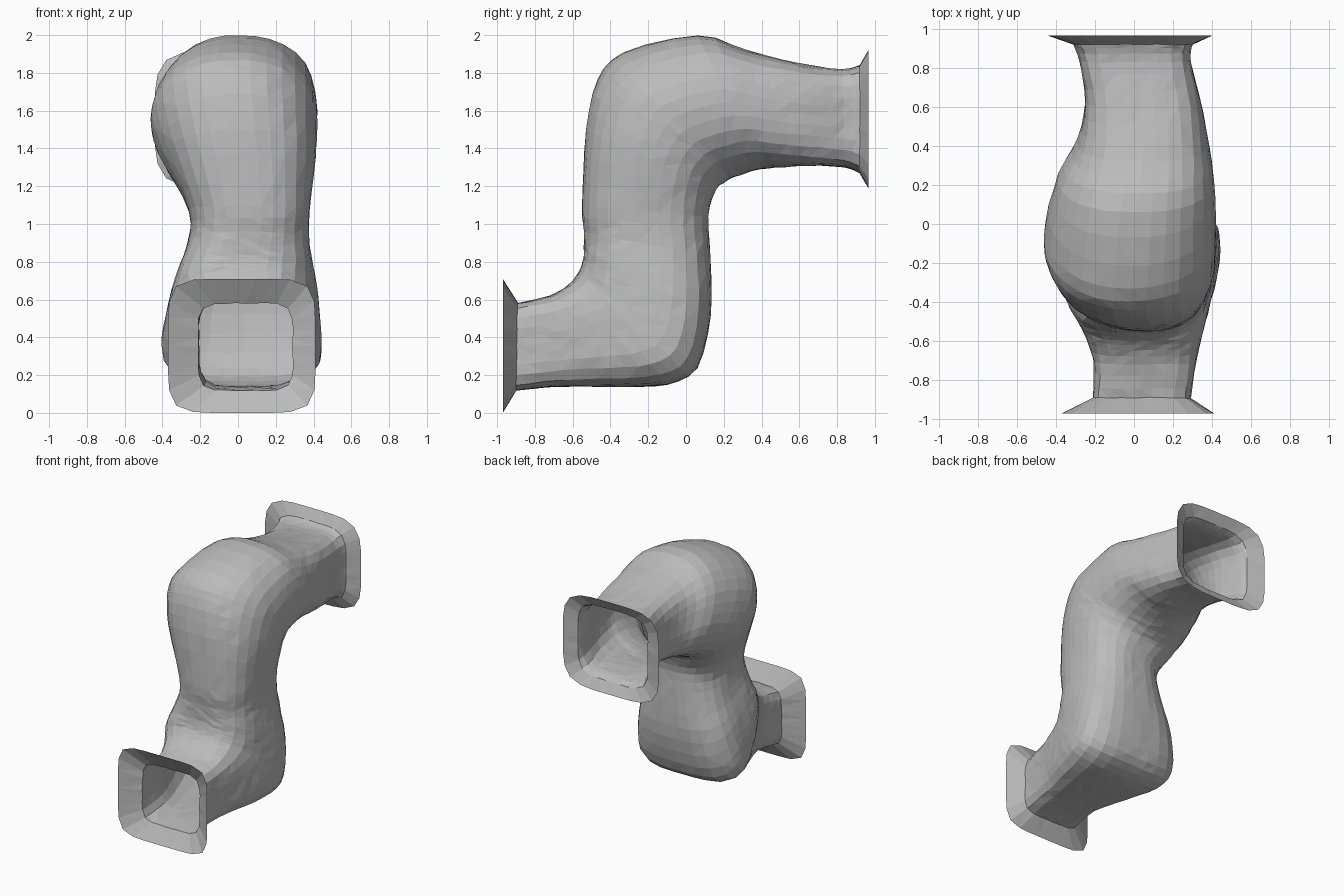
import bpy
import bmesh
import math
import random
from mathutils import Vector

random.seed(4)
SIDES = 32
STEPS = 3

default_cube = bpy.data.objects.get("Cube")
if default_cube:
    bpy.data.objects.remove(default_cube, do_unlink=True)


def make_material(name, colour):
    material = bpy.data.materials.new(name)
    material.use_nodes = True
    material.diffuse_color = colour
    material.node_tree.nodes["Principled BSDF"].inputs["Base Color"].default_value = colour
    return material


# Cross-sections along the bent duct:
# outer point (y, z), inner point (y, z), right x, left x, squareness, taper
SECTIONS = [
    (-.97, .71, -.97, 0, -.37, .41, 6, 0),
    (-.89, .58, -.9, .12, -.21, .29, 6, 0),
    (-.72, .62, -.65, .14, -.21, .32, 4.5, 0),
    (-.62, .68, -.36, .14, -.28, .37, 4, .1),
    (-.57, .74, -.1, .15, -.36, .41, 3.6, .17),
    (-.55, .79, .06, .24, -.38, .42, 3.6, .17),
    (-.54, .86, .13, .52, -.34, .41, 3.2, .13),
    (-.54, .96, .13, .82, -.27, .38, 2.8, .05),
    (-.55, 1.1, .12, 1.04, -.26, .38, 2.6, 0),
    (-.53, 1.5, .16, 1.18, -.39, .41, 2.4, 0),
    (-.47, 1.76, .22, 1.23, -.455, .42, 2.2, 0),
    (-.33, 1.91, .29, 1.26, -.455, .42, 2.2, 0),
    (.06, 2, .4, 1.29, -.39, .41, 2.3, 0),
    (.32, 1.92, .52, 1.3, -.29, .38, 2.7, 0),
    (.6, 1.85, .66, 1.31, -.25, .34, 3.5, 0),
    (.83, 1.82, .84, 1.3, -.28, .29, 4.5, 0),
    (.92, 1.84, .92, 1.27, -.31, .3, 5, 0),
    (.965, 1.92, .965, 1.19, -.44, .4, 4.5, 0),
]


def spline(before, start, end, after, t):
    """Smooth blend from start to end, guided by the neighbouring sections."""
    return [b + t * (c - a + t * (2 * a - 5 * b + 4 * c - d
                                  + t * (3 * (b - c) + d - a))) / 2
            for a, b, c, d in zip(before, start, end, after)]


def refine(sections):
    """Add smooth in-between sections, leaving the end flares straight."""
    last = len(sections) - 1
    result = []
    for i in range(last):
        steps = 1 if i in (0, last - 1) else STEPS
        before = sections[max(i - 1, 1)]
        after = sections[min(i + 2, last - 1)]
        for step in range(steps):
            result.append(spline(before, sections[i], sections[i + 1],
                                 after, step / steps))
    result.append(sections[last])
    return result


def ring_points(section, wobble):
    """Rounded-square ring spanning the outer and inner points of a section."""
    outer_y, outer_z, inner_y, inner_z, right, left, power, taper = section
    outer = Vector((0, outer_y, outer_z))
    inner = Vector((0, inner_y, inner_z))
    centre = (outer + inner) / 2 + Vector(((left + right) / 2, 0, 0))
    up = (outer - inner) / 2
    across = Vector(((left - right) / 2, 0, 0))
    points = []
    for k in range(SIDES):
        angle = math.tau * k / SIDES
        c, s = math.cos(angle), math.sin(angle)
        radius = (abs(c) ** power + abs(s) ** power) ** (-1 / power)
        widen = 1 - taper * s * radius
        point = centre + (across * c * widen + up * s) * radius
        jitter = Vector([random.uniform(-wobble, wobble) for _ in range(3)])
        points.append(point + jitter)
    return points


# Open bent duct with a flared mouth at each end
bm = bmesh.new()
sections = refine(SECTIONS)
rings = []
for i, section in enumerate(sections):
    wobble = 0 if i in (0, len(sections) - 1) else .0025
    rings.append([bm.verts.new(p) for p in ring_points(section, wobble)])
for lower, upper in zip(rings, rings[1:]):
    for k in range(SIDES):
        n = (k + 1) % SIDES
        bm.faces.new((lower[k], lower[n], upper[n], upper[k]))
bmesh.ops.triangulate(bm, faces=bm.faces[:])
bmesh.ops.recalc_face_normals(bm, faces=bm.faces[:])

mesh = bpy.data.meshes.new("bent_duct")
bm.to_mesh(mesh)
bm.free()
mesh.materials.append(make_material("plain grey", (.5, .5, .5, 1)))
duct = bpy.data.objects.new("bent_duct", mesh)
bpy.context.collection.objects.link(duct)
